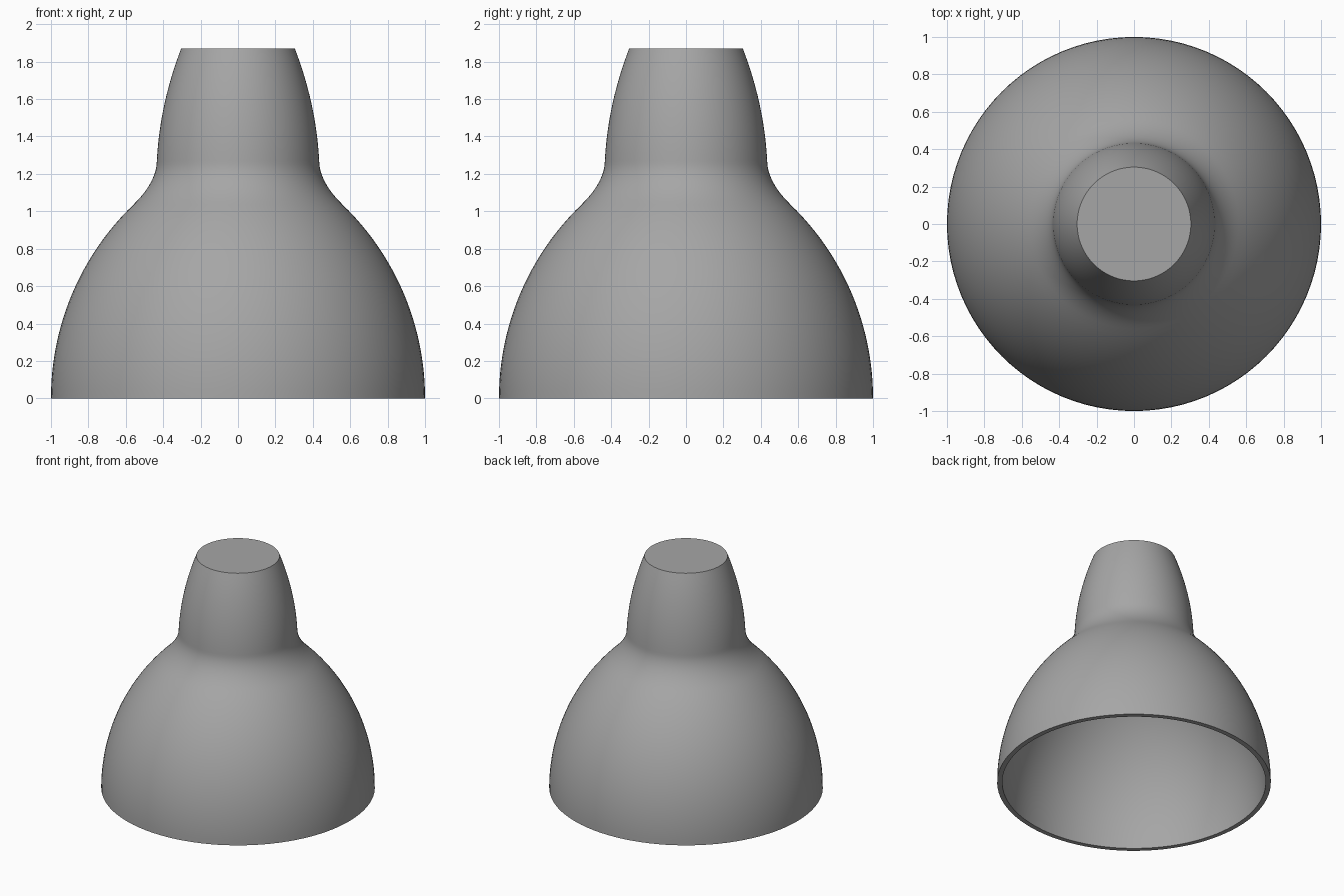
import bpy, bmesh, math

if "Cube" in bpy.data.objects:
    bpy.data.objects.remove(bpy.data.objects["Cube"])

SEGMENTS = 96
WALL = 0.037


def dome(steps=24):
    # Circular arc from the vertical rim up to the shoulder
    c, r, top = -0.437, 1.437, math.asin(1.035 / 1.437)
    return [(c + r * math.cos(top * i / steps), r * math.sin(top * i / steps))
            for i in range(steps + 1)]


def shoulder(steps=12):
    # Soft hollow between dome and neck
    a, b, c = (0.56, 1.035), (0.436, 1.155), (0.434, 1.27)
    pts = []
    for i in range(1, steps + 1):
        t = i / steps
        pts.append(tuple((1 - t) ** 2 * a[k] + 2 * t * (1 - t) * b[k] + t * t * c[k]
                         for k in (0, 1)))
    return pts


def neck(steps=14):
    # Neck that curves inward to the flat top
    pts = []
    for i in range(1, steps + 1):
        t = i / steps
        pts.append((0.434 - 0.03 * t - 0.1 * t * t, 1.27 + 0.6 * t))
    return pts


# Revolve the profile around z and close the top
bm = bmesh.new()
rings = []
for r, z in dome() + shoulder() + neck():
    rings.append([bm.verts.new((r * math.cos(math.tau * i / SEGMENTS),
                                r * math.sin(math.tau * i / SEGMENTS), z))
                  for i in range(SEGMENTS)])
for low, high in zip(rings, rings[1:]):
    for i in range(SEGMENTS):
        j = (i + 1) % SEGMENTS
        bm.faces.new((low[i], low[j], high[j], high[i]))
bm.faces.new(rings[-1])
mesh = bpy.data.meshes.new("lamp_shade")
bm.to_mesh(mesh)
bm.free()

shade = bpy.data.objects.new("lamp_shade", mesh)
bpy.context.collection.objects.link(shade)
bpy.context.view_layer.objects.active = shade
shade.select_set(True)

# Wall thickness, grown inward
solid = shade.modifiers.new("wall", 'SOLIDIFY')
solid.thickness = WALL
solid.offset = -1
solid.use_even_offset = True
bpy.ops.object.modifier_apply(modifier="wall")
bpy.ops.object.shade_smooth_by_angle(angle=math.radians(35))

grey = bpy.data.materials.new("grey")
grey.diffuse_color = (0.38, 0.38, 0.38, 1)
grey.use_nodes = True
grey.node_tree.nodes["Principled BSDF"].inputs["Base Color"].default_value = grey.diffuse_color
shade.data.materials.append(grey)
